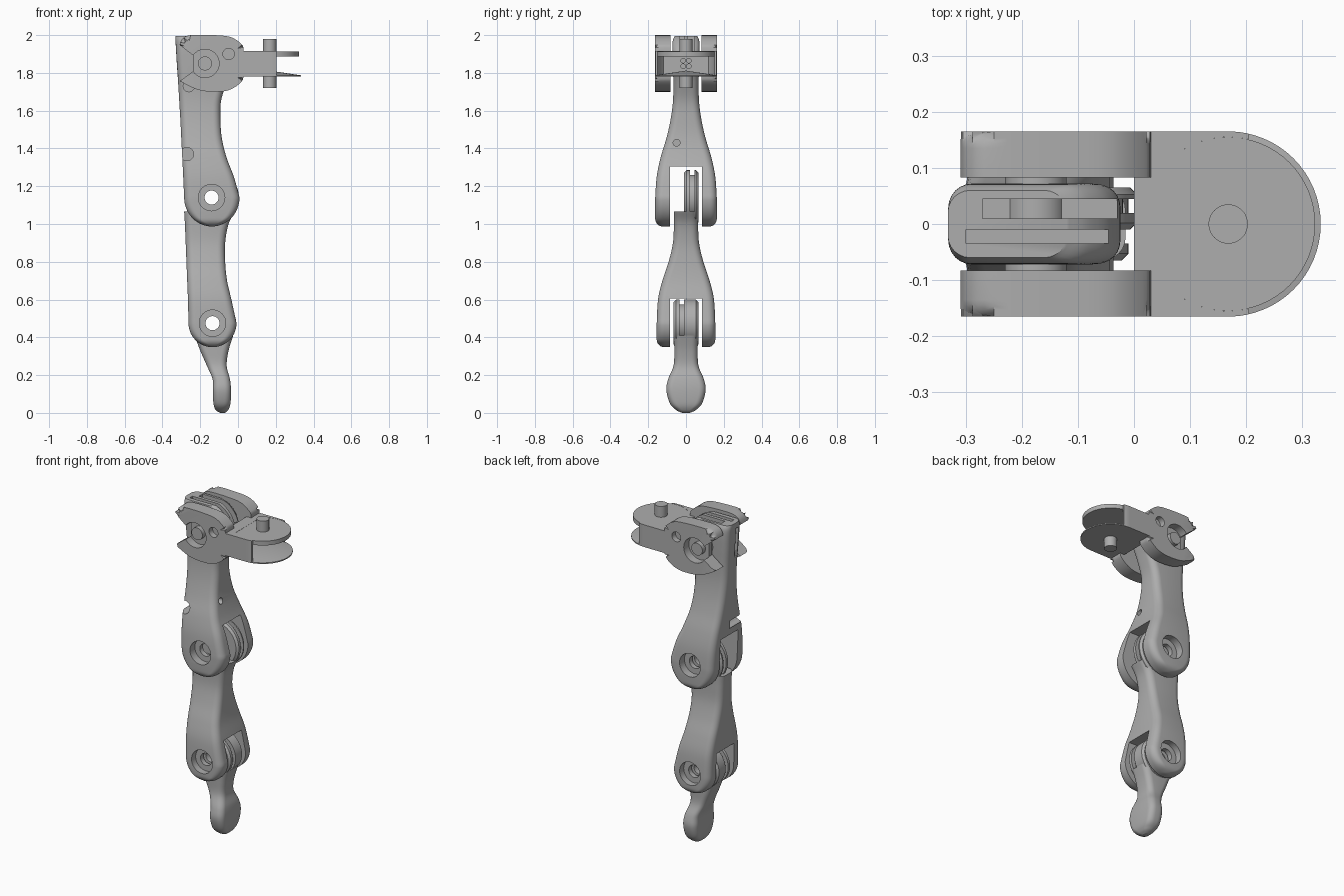
import bpy, bmesh, math
from mathutils import Vector

if "Cube" in bpy.data.objects:
    bpy.data.objects.remove(bpy.data.objects["Cube"])

GREY = (0.42, 0.42, 0.42, 1)
plastic = bpy.data.materials.new("grey plastic")
plastic.use_nodes = True
plastic.diffuse_color = GREY
plastic.node_tree.nodes["Principled BSDF"].inputs["Base Color"].default_value = GREY


def finish(bm, name):
    bmesh.ops.remove_doubles(bm, verts=bm.verts, dist=1e-5)
    bmesh.ops.recalc_face_normals(bm, faces=bm.faces)
    mesh = bpy.data.meshes.new(name)
    bm.to_mesh(mesh)
    bm.free()
    mesh.materials.append(plastic)
    obj = bpy.data.objects.new(name, mesh)
    bpy.context.collection.objects.link(obj)
    return obj


def skin(bm, rings, closed=False):
    """Bridge rings of points with quads, capping the ends unless closed."""
    rows = [[bm.verts.new(p) for p in ring] for ring in rings]
    n = len(rows[0])
    pairs = list(zip(rows, rows[1:])) + ([(rows[-1], rows[0])] if closed else [])
    for a, b in pairs:
        for i in range(n):
            j = (i + 1) % n
            bm.faces.new((a[i], a[j], b[j], b[i]))
    if not closed:
        bm.faces.new(rows[0])
        bm.faces.new(rows[-1])
    return rows


def lathe(name, centre, profile, axis="y", seg=48):
    """Turn a closed (offset, radius) profile about an axis through centre."""
    rings = []
    for t, r in profile:
        ring = []
        for k in range(seg):
            a = math.tau * k / seg
            u, v = r * math.cos(a), r * math.sin(a)
            offset = {"x": (t, u, v), "y": (u, t, v), "z": (u, v, t)}[axis]
            ring.append(Vector(centre) + Vector(offset))
        rings.append(ring)
    bm = bmesh.new()
    skin(bm, rings, closed=True)
    bmesh.ops.dissolve_degenerate(bm, dist=1e-6, edges=bm.edges)
    return finish(bm, name)


def rod(name, centre, r, t0, t1, axis="y"):
    return lathe(name, centre, [(t0, 0), (t0, r), (t1, r), (t1, 0)], axis)


def prism(name, points, t0, t1, axis="y", round_outer=0):
    """Extrude an outline; round_outer softens the rim of the t1 face."""
    def place(p, t):
        return (p[0], t, p[1]) if axis == "y" else (p[0], p[1], t)
    bm = bmesh.new()
    rows = skin(bm, [[place(p, t) for p in points] for t in (t0, t1)])
    if round_outer:
        rim = set(rows[1])
        edges = [e for e in bm.edges if set(e.verts) <= rim]
        bmesh.ops.bevel(bm, geom=edges, offset=round_outer, segments=5,
                        profile=0.5, affect='EDGES')
    return finish(bm, name)


def box(x0, x1, y0, y1, z0, z1):
    return prism("cutter", [(x0, z0), (x1, z0), (x1, z1), (x0, z1)], y0, y1)


def cut(obj, *cutters):
    bpy.context.view_layer.objects.active = obj
    for c in cutters:
        mod = obj.modifiers.new("cut", 'BOOLEAN')
        mod.operation, mod.solver, mod.object = 'DIFFERENCE', 'EXACT', c
        bpy.ops.object.modifier_apply(modifier=mod.name)
        bpy.data.objects.remove(c)


def spline(points, steps=6, closed=False):
    """Catmull-Rom curve through points of any dimension."""
    n, out = len(points), []
    for i in range(n if closed else n - 1):
        ids = (i - 1, i, i + 1, i + 2)
        p = [points[j % n if closed else min(max(j, 0), n - 1)] for j in ids]
        for s in range(steps):
            t = s / steps
            out.append(tuple(
                0.5 * (2 * b + (c - a) * t + (2 * a - 5 * b + 4 * c - d) * t * t
                       + (3 * b - a - 3 * c + d) * t ** 3)
                for a, b, c, d in zip(*p)))
    return out if closed else out + [tuple(points[-1])]


def section(z, x0, x1, hy, fillet):
    """Rounded rectangle across the finger at height z."""
    r = min(fillet, 0.48 * (x1 - x0), 0.9 * hy)
    ring = []
    for q, (cx, cy) in enumerate([(x1 - r, hy - r), (x0 + r, hy - r),
                                  (x0 + r, r - hy), (x1 - r, r - hy)]):
        for k in range(7):
            a = math.pi / 2 * (q + k / 6)
            ring.append((cx + r * math.cos(a), cy + r * math.sin(a), z))
    return ring


def phalanx(name, stations, drop=0, fillet=0.04):
    """Loft through (z, x0, x1, half depth); drop adds a rounded knuckle below."""
    rows = spline(stations)
    if drop:
        z, x0, x1, hy = stations[0]
        mid, half, knuckle = (x0 + x1) / 2, (x1 - x0) / 2, []
        for k in range(18, 0, -1):
            a = math.pi / 2 * k / 18.2
            d = drop * (1 - math.sin(a))
            lost = fillet - math.sqrt(fillet ** 2 - max(0, fillet - d) ** 2)
            w = half * math.cos(a)
            knuckle.append((z - drop * math.sin(a), mid - w, mid + w, hy - lost))
        rows = knuckle + rows
    bm = bmesh.new()
    skin(bm, [section(*row, fillet) for row in rows])
    return finish(bm, name)


def fork(obj, pivot, slot_top):
    """Cut the slot, bearing pockets and through hole of a hinge fork."""
    x, z = pivot
    cut(obj, box(-1, 1, -0.085, 0.085, z - 0.4, slot_top),
        rod("cutter", (x, 0, z), 0.037, -0.3, 0.3),
        rod("cutter", (x, 0, z), 0.07, 0.115, 0.3),
        rod("cutter", (x, 0, z), 0.07, -0.3, -0.115))


def eye(name, pivot, r, y0, y1, g0, g1):
    """Grooved hinge eye with a through hole."""
    b, deep, hole = 0.012, r - 0.025, 0.037
    return lathe(name, (pivot[0], 0, pivot[1]),
                 [(y0, hole), (y0, r - b), (y0 + b, r), (g0, r), (g0, deep), (g1, deep),
                  (g1, r), (y1 - b, r), (y1, r - b), (y1, hole)], seg=64)


HUB, MID, LOW = (-0.175, 1.85), (-0.14, 1.14), (-0.135, 0.475)

# Upper finger segment with grooved head
upper = phalanx("upper_segment", [
    (1.14, -.285, .008, .163), (1.25, -.29, -.022, .155), (1.35, -.295, -.06, .135),
    (1.45, -.3, -.085, .105), (1.55, -.305, -.093, .082), (1.65, -.311, -.09, .069),
    (1.75, -.317, -.06, .067), (1.85, -.324, -.025, .07), (1.92, -.328, -.04, .072),
    (1.97, -.331, -.08, .07), (1.995, -.332, -.12, .06)], drop=0.153)
fork(upper, MID, 1.305)
cut(upper, box(-.27, -.03, .01, .045, 1.88, 2.1),
    box(-.3, .1, -.035, -.01, 1.93, 2.1),
    box(-.4, -.305, -.035, -.01, 1.78, 1.96),
    rod("cutter", (-.27, 0, 1.37), 0.035, -0.3, 0),
    rod("cutter", (-.26, 0, 1.73), 0.03, -0.3, -0.045),
    rod("cutter", (0, -.05, 1.43), 0.018, -0.2, 0.2, "x"))

# Middle finger segment, hinged by an off-centre eye
middle = phalanx("middle_segment", [
    (.475, -.262, -.008, .155), (.6, -.265, -.035, .148), (.7, -.269, -.058, .125),
    (.8, -.273, -.068, .092), (.9, -.277, -.068, .069), (1, -.281, -.05, .064),
    (1.065, -.285, -.015, .064)], drop=0.127)
fork(middle, LOW, 0.605)
eye("middle_eye", MID, 0.145, -0.01, 0.065, 0.02, 0.045)

# Fingertip
phalanx("fingertip", [
    (0, -.095, -.07, .02), (.015, -.118, -.052, .052), (.05, -.13, -.04, .085),
    (.12, -.133, -.037, .104), (.18, -.135, -.043, .094), (.25, -.165, -.06, .066),
    (.33, -.2, -.05, .062), (.41, -.23, -.025, .064)], fillet=0.035)
eye("fingertip_eye", LOW, 0.125, -0.065, 0.065, -0.035, -0.01)

# Knuckle cheeks with an open pocket around the hub
outline = spline([(-.31, 1.945), (-.295, 1.98), (-.25, 2), (-.13, 2), (-.04, 1.99),
                  (.015, 1.955), (.03, 1.92), (.03, 1.79), (.015, 1.75), (-.04, 1.712),
                  (-.11, 1.7), (-.21, 1.71), (-.31, 1.757)], 4)
notch = [(-.235, 1.89), (-.235, 1.81), (-.4, 1.69), (-.4, 2.02)]
for side, name in ((1, "left_cheek"), (-1, "right_cheek")):
    cheek = prism(name, outline, side * 0.083, side * 0.165, round_outer=0.03)
    cut(cheek, prism("cutter", notch, -0.3, 0.3),
        rod("cutter", (HUB[0], 0, HUB[1]), 0.075, *sorted((side * 0.115, side * 0.3))),
        rod("cutter", (-.05, 0, 1.9), 0.03, *sorted((side * 0.13, side * 0.3))))
rod("hub_pin", (HUB[0], 0, HUB[1]), 0.037, -0.145, 0.145)
rod("hub_spacer", (HUB[0], 0, HUB[1]), 0.055, -0.09, 0.09)

# Mounting block: thin walls wrap a round bay
BAY, R_IN, R_OUT, WALL_END = 0.168, 0.155, 0.165, 0.205


def arc(r, a0, a1, n=12):
    return [(BAY + r * math.cos(a0 + (a1 - a0) * k / n),
             r * math.sin(a0 + (a1 - a0) * k / n)) for k in range(n + 1)]


end_out = math.acos((WALL_END - BAY) / R_OUT)
end_in = math.acos((WALL_END - BAY) / R_IN)
back = math.acos((0.07 - BAY) / R_IN)
half = [(0, R_OUT)] + arc(R_OUT, math.pi / 2, end_out) + arc(R_IN, end_in, back)
block = prism("mount_block", half + [(x, -y) for x, y in reversed(half)], 1.78, 1.915, "z")
cut(block, *[rod("cutter", (0.07, y, z), 0.012, -0.04, 0.1, "x")
             for y in (-.015, .015) for z in (1.835, 1.865)])

# Mounting discs and axle pegs
lathe("top_disc", (BAY, 0, 0), [(1.888, 0), (1.888, R_IN), (1.914, R_IN), (1.914, 0)], "z", 64)
lathe("bottom_disc", (BAY, 0, 0),
      [(1.78, 0), (1.78, R_OUT), (1.787, R_OUT), (1.812, 0)], "z", 64)
rod("top_peg", (BAY, 0, 0), 0.035, 1.91, 1.98, "z")
rod("bottom_peg", (BAY, 0, 0), 0.035, 1.72, 1.785, "z")

# Smooth curved surfaces, keep sharp edges
bpy.ops.object.select_all(action='DESELECT')
for obj in bpy.context.scene.objects:
    if obj.type == 'MESH':
        obj.select_set(True)
        bpy.context.view_layer.objects.active = obj
bpy.ops.object.shade_smooth_by_angle(angle=math.radians(30))
